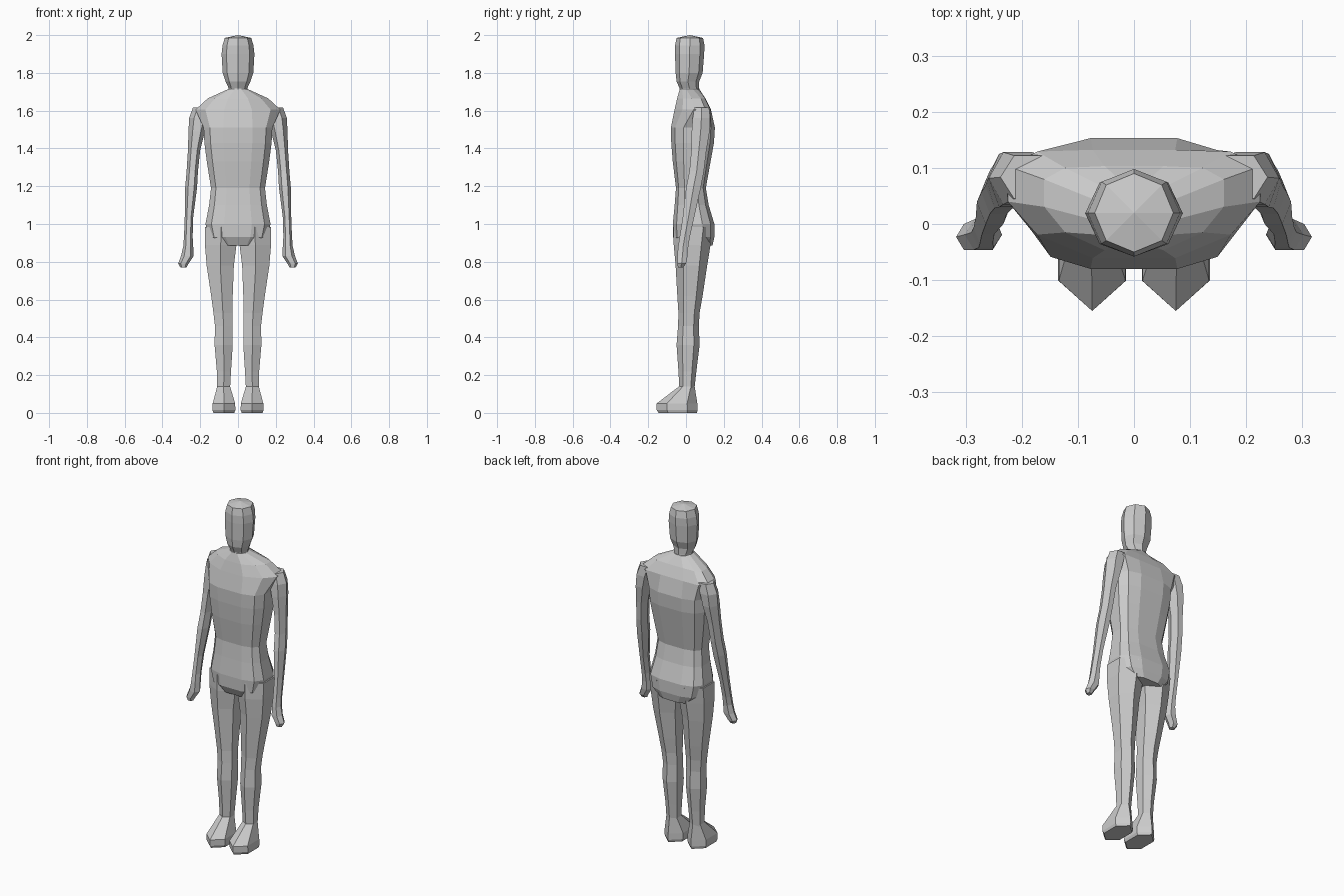
import bpy, bmesh, math

grey = bpy.data.materials.new("plain grey")
grey.diffuse_color = (0.6, 0.6, 0.6, 1)


def ring_points(sides, x0, x1, y0, y1, z, power=1.0, turn=0.0, sweep=0.0):
    """Polygon ring filling the given x and y range, first corner at the front."""
    pts = []
    for i in range(sides):
        a = math.tau * (i + turn) / sides
        s, c = math.sin(a), -math.cos(a)
        pts.append((math.copysign(abs(s) ** power, s), math.copysign(abs(c) ** power, c)))
    mx, my = max(p[0] for p in pts), max(p[1] for p in pts)
    cx, cy, rx, ry = (x0 + x1) / 2, (y0 + y1) / 2, (x1 - x0) / 2, (y1 - y0) / 2
    return [(cx + px / mx * rx, cy + py / my * ry + sweep * abs(px / mx) ** 2, z)
            for px, py in pts]


def loft(name, rings, sides, mirror=False, apex=None, **shape):
    """Skin a stack of rings (x0, x1, y0, y1, z, [power, turn, sweep])."""
    bm = bmesh.new()
    loops = [[bm.verts.new(p) for p in ring_points(sides, *r, **shape)] for r in rings]
    for lo, hi in zip(loops, loops[1:]):
        for i in range(sides):
            j = (i + 1) % sides
            bm.faces.new((lo[i], lo[j], hi[j], hi[i]))
    bm.faces.new(loops[0])
    if apex:
        tip = bm.verts.new(apex)
        for i in range(sides):
            bm.faces.new((loops[-1][i], loops[-1][(i + 1) % sides], tip))
    else:
        bm.faces.new(loops[-1])
    bmesh.ops.recalc_face_normals(bm, faces=bm.faces)
    me = bpy.data.meshes.new(name)
    bm.to_mesh(me)
    bm.free()
    me.materials.append(grey)
    ob = bpy.data.objects.new(name, me)
    bpy.context.collection.objects.link(ob)
    if mirror:
        ob.modifiers.new("Mirror", 'MIRROR').use_mirror_merge = False
    return ob


# Head and neck: octagonal with a shallow cap
loft("head", [
    (-.055, .055, -.030, .075, 1.67),
    (-.050, .050, -.035, .070, 1.72),
    (-.066, .066, -.050, .070, 1.755),
    (-.081, .081, -.055, .088, 1.80),
    (-.087, .087, -.058, .096, 1.90),
    (-.082, .082, -.058, .098, 1.945),
    (-.070, .070, -.050, .090, 1.985),
], 8, apex=(0, .02, 2.0))

# Torso: hips, waist, chest and sloping shoulders
loft("torso", [
    (-.110, .110, -.045, .140, .885, .65, .5),
    (-.155, .155, -.068, .150, .93, .65, .5),
    (-.172, .172, -.070, .150, 1.00, .65, .5),
    (-.153, .153, -.060, .120, 1.10, .65, .5),
    (-.143, .143, -.053, .105, 1.19, .65, .5),
    (-.165, .165, -.070, .130, 1.33, .65, .5),
    (-.178, .178, -.078, .148, 1.43, .65, .5),
    (-.182, .182, -.080, .153, 1.51, .65, .5),
    (-.225, .225, -.065, .128, 1.605, .85, .5, .04),
    (-.160, .160, -.050, .100, 1.665, .85, .5, .03),
    (-.050, .050, -.033, .070, 1.715, .85, .5),
], 12)

# Arm: shoulder cap down to a tapered hand
loft("arm", [
    (.272, .305, -.042, -.015, .77),
    (.262, .317, -.046, .000, .79),
    (.235, .302, -.046, .008, .83),
    (.237, .290, -.042, .012, .88),
    (.240, .286, -.034, .020, .93),
    (.238, .282, -.018, .042, 1.03),
    (.217, .280, .000, .078, 1.19),
    (.212, .272, .018, .095, 1.28),
    (.200, .265, .028, .108, 1.39),
    (.175, .262, .030, .125, 1.49),
    (.155, .259, .035, .128, 1.56),
    (.140, .238, .045, .122, 1.618),
], 6, mirror=True, turn=.5)

# Leg: six-sided from ankle to hip
loft("leg", [
    (.042, .110, -.035, .045, .13),
    (.037, .112, -.040, .055, .22),
    (.028, .124, -.050, .072, .36),
    (.030, .122, -.042, .068, .46),
    (.030, .130, -.040, .072, .53),
    (.028, .142, -.046, .088, .62),
    (.022, .166, -.055, .112, .78),
    (.008, .175, -.065, .130, .89),
    (.004, .176, -.066, .145, .985),
], 6, mirror=True)

# Foot: hexagonal wedge with a pointed toe
loft("foot", [
    (.020, .130, -.145, .057, 0),
    (.014, .135, -.155, .062, .015),
    (.015, .134, -.155, .060, .05),
    (.042, .110, -.037, .046, .14),
], 6, mirror=True)
